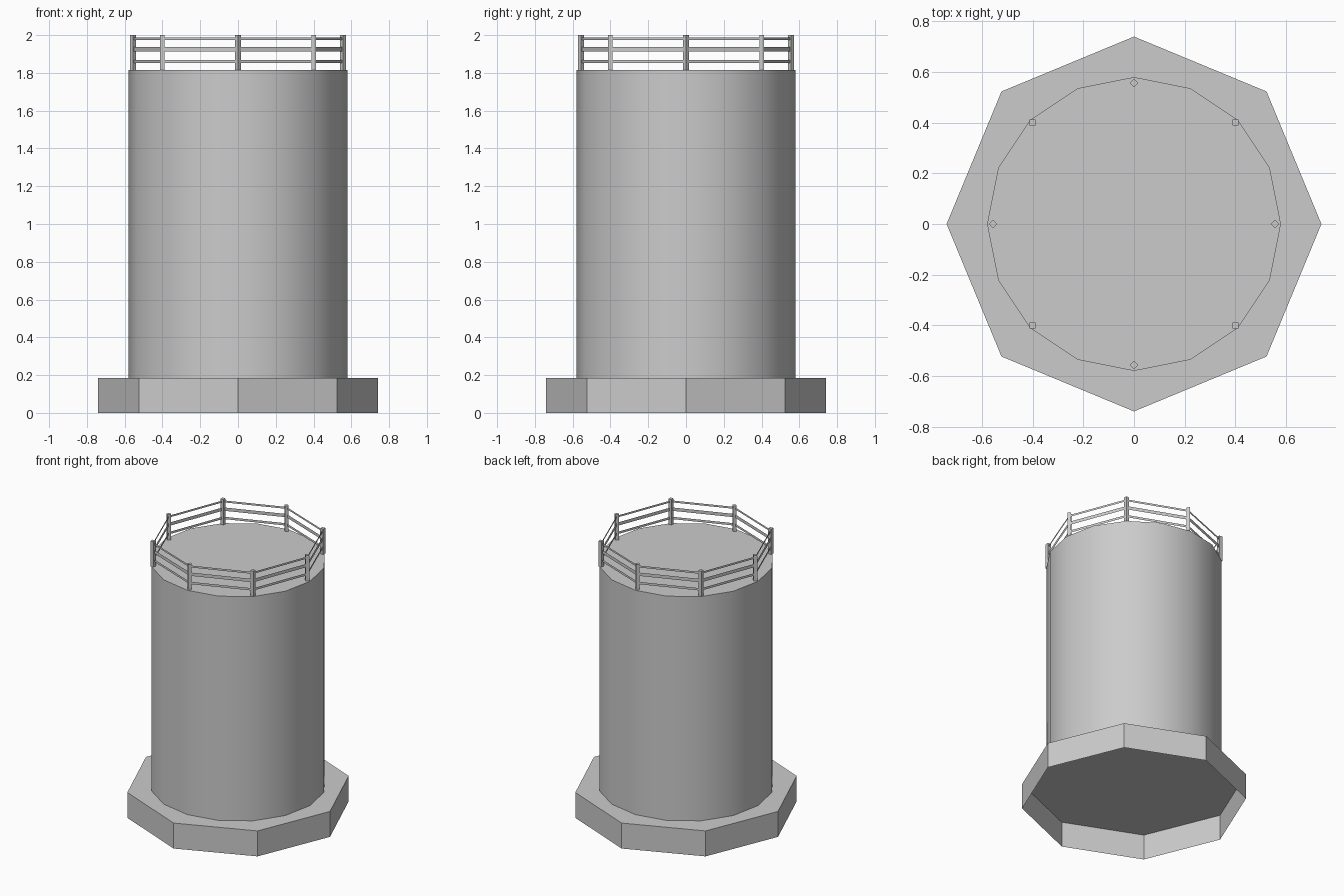
import bpy, bmesh, math
from mathutils import Vector

cube = bpy.data.objects.get("Cube")
if cube:
    bpy.data.objects.remove(cube, do_unlink=True)

grey = bpy.data.materials.new("plain_grey")
grey.use_nodes = True
colour = (0.6, 0.6, 0.6, 1)
grey.diffuse_color = colour
grey.node_tree.nodes["Principled BSDF"].inputs["Base Color"].default_value = colour

DECK, TOP, PLINTH = 1.815, 2.0, 0.185


def add_object(name, bm):
    mesh = bpy.data.meshes.new(name)
    bm.to_mesh(mesh)
    bm.free()
    mesh.materials.append(grey)
    obj = bpy.data.objects.new(name, mesh)
    bpy.context.collection.objects.link(obj)
    return obj


def prism(name, sides, radius, z0, z1):
    """Upright prism, closed on top and open underneath, corners on the axes."""
    bm = bmesh.new()
    rings = []
    for z in (z0, z1):
        rings.append([bm.verts.new((radius * math.cos(math.tau * i / sides),
                                    radius * math.sin(math.tau * i / sides), z))
                      for i in range(sides)])
    low, high = rings
    for i in range(sides):
        j = (i + 1) % sides
        bm.faces.new((low[i], low[j], high[j], high[i]))
    bm.faces.new(high)
    return add_object(name, bm)


# Octagonal plinth, hollow underneath
prism("plinth", 8, 0.74, 0, PLINTH)

# Smooth round tank body with a flat deck
body = prism("tank_body", 16, 0.58, PLINTH, DECK)
for face in body.data.polygons:
    face.use_smooth = abs(face.normal.z) < 0.5
body.data.set_sharp_from_angle(angle=math.radians(40))

# Railing posts, each turned to face the next corner
corners = []
for i in range(8):
    angle = i * math.pi / 4
    r = 0.567 if i % 2 else 0.556
    corners.append(Vector((r * math.cos(angle), r * math.sin(angle), 0)))

bm = bmesh.new()
for i, corner in enumerate(corners):
    made = bmesh.ops.create_cube(bm, size=1)["verts"]
    bmesh.ops.scale(bm, verts=made, vec=(0.024, 0.024, TOP - DECK))
    if i % 2 == 0:
        for v in made:
            v.co.x, v.co.y = (v.co.x - v.co.y) / 2 ** 0.5, (v.co.x + v.co.y) / 2 ** 0.5
    bmesh.ops.translate(bm, verts=made, vec=corner + Vector((0, 0, (TOP + DECK) / 2)))
add_object("railing_posts", bm)

# Three thin flat rails between neighbouring posts
for name, z, height in (("top_rail", 1.98, 0.014),
                        ("middle_rail", 1.924, 0.024),
                        ("bottom_rail", 1.86, 0.017)):
    bm = bmesh.new()
    for i, a in enumerate(corners):
        b = corners[(i + 1) % 8]
        low, high = Vector((0, 0, z - height / 2)), Vector((0, 0, z + height / 2))
        bm.faces.new([bm.verts.new(p) for p in (a + low, b + low, b + high, a + high)])
    add_object(name, bm)
